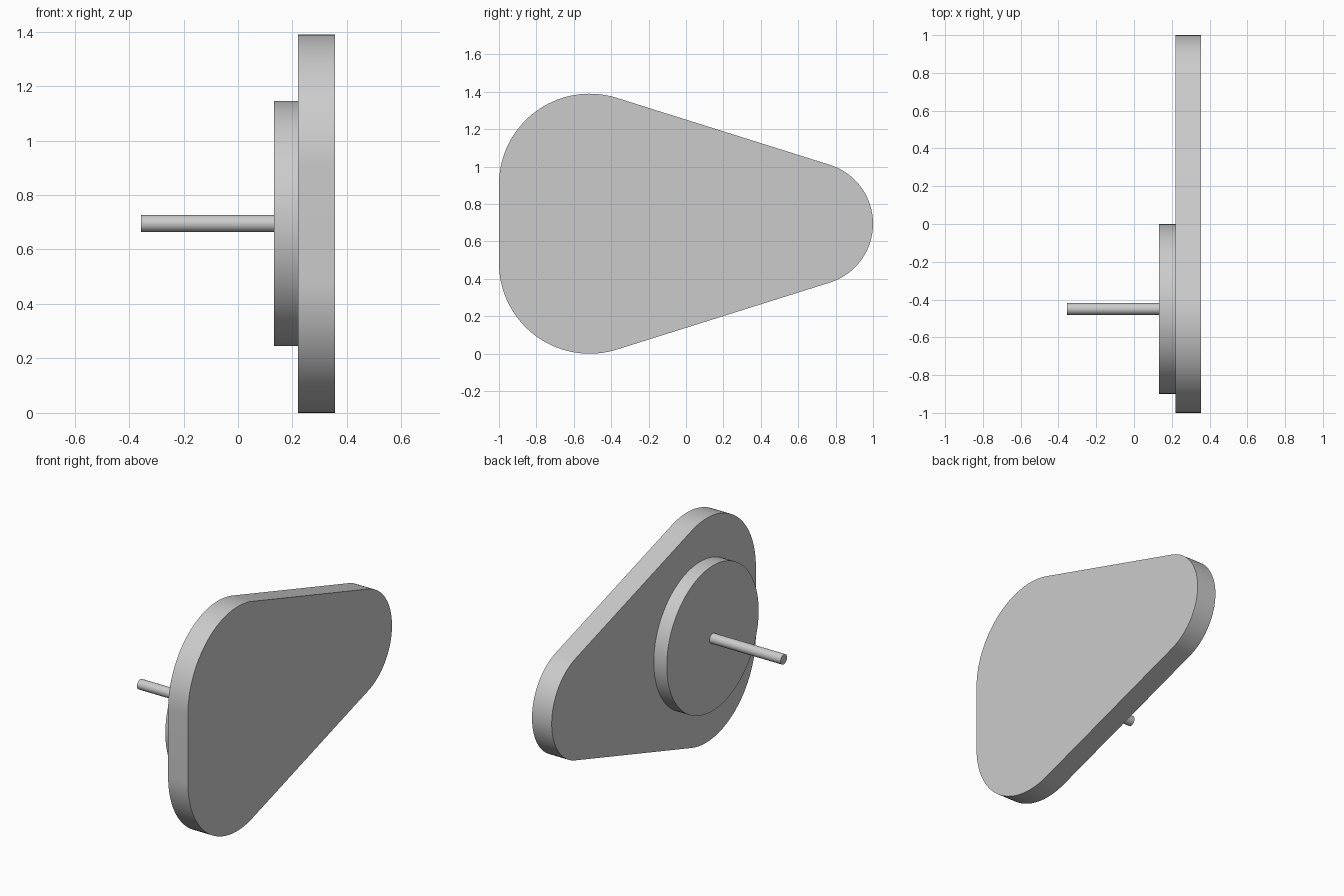
import bpy, bmesh
from math import sin, cos, asin, atan2, hypot, pi

cube = bpy.data.objects.get("Cube")
if cube:
    bpy.data.objects.remove(cube)

grey = bpy.data.materials.new("light_grey")
grey.use_nodes = True
colour = (0.6, 0.6, 0.6, 1)
grey.diffuse_color = colour
grey.node_tree.nodes["Principled BSDF"].inputs["Base Color"].default_value = colour

MID_Z = 0.695


def arc(cy, cz, r, start, end, steps):
    """Points (y, z) along an arc, both ends included."""
    angles = [start + (end - start) * i / steps for i in range(steps + 1)]
    return [(cy + r * cos(a), cz + r * sin(a)) for a in angles]


def extrude_profile(name, profile, x0, x1):
    """Solid with a (y, z) outline, running along x."""
    bm = bmesh.new()
    face = bm.faces.new([bm.verts.new((x0, y, z)) for y, z in profile])
    moved = bmesh.ops.extrude_face_region(bm, geom=[face], use_keep_orig=True)
    verts = [v for v in moved["geom"] if isinstance(v, bmesh.types.BMVert)]
    bmesh.ops.translate(bm, verts=verts, vec=(x1 - x0, 0, 0))
    bmesh.ops.recalc_face_normals(bm, faces=bm.faces)
    mesh = bpy.data.meshes.new(name)
    bm.to_mesh(mesh)
    bm.free()
    mesh.materials.append(grey)
    obj = bpy.data.objects.new(name, mesh)
    bpy.context.collection.objects.link(obj)
    bpy.ops.object.select_all(action="DESELECT")
    obj.select_set(True)
    bpy.context.view_layer.objects.active = obj
    bpy.ops.object.shade_smooth_by_angle(angle=pi / 6)
    return obj


def disc(cy, r, steps):
    return arc(cy, MID_Z, r, 0, 2 * pi, steps)[:-1]


# Plate outline: two wide front corners and one narrow rounded back end
big_y, big_r, big_off = -0.515, 0.485, 0.21
tip_r = 0.33
tip_y = 1 - tip_r
run = tip_y - big_y
slope = atan2(big_off, run) + asin((big_r - tip_r) / hypot(run, big_off))
tangent = pi / 2 - slope

outline = arc(tip_y, MID_Z, tip_r, -tangent, tangent, 40)
outline += arc(big_y, MID_Z + big_off, big_r, tangent, pi, 36)
outline += arc(big_y, MID_Z - big_off, big_r, pi, 2 * pi - tangent, 36)

extrude_profile("plate", outline, 0.221, 0.356)
extrude_profile("round_boss", disc(-0.45, 0.45, 96), 0.132, 0.221)
extrude_profile("shaft", disc(-0.45, 0.031, 32), -0.356, 0.132)
